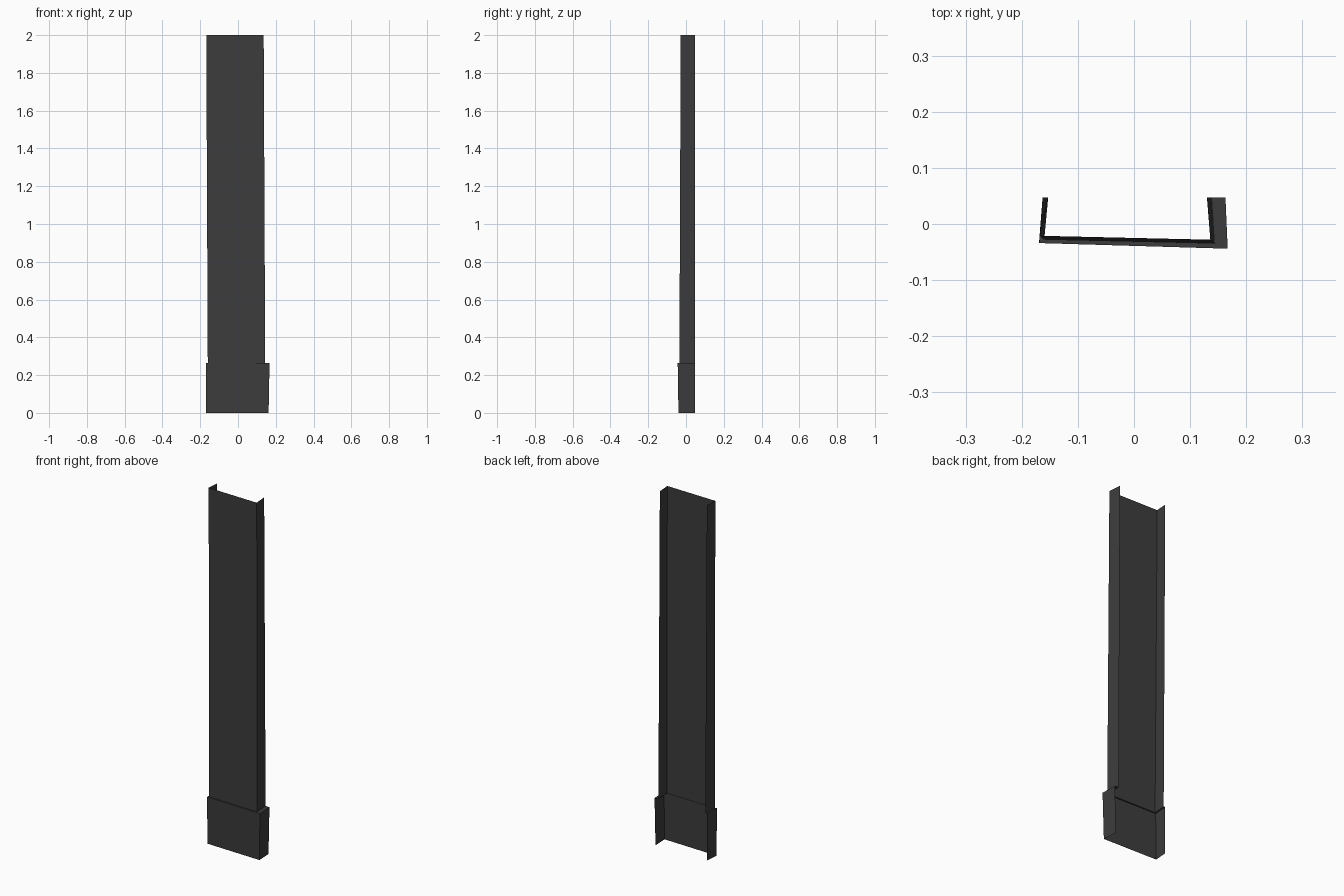
import bpy

cube = bpy.data.objects.get("Cube")
if cube:
    bpy.data.objects.remove(cube, do_unlink=True)

BACK = 0.047  # both flanges end on this plane

# Single flat colour
dark = bpy.data.materials.new("charcoal")
dark.use_nodes = True
colour = (0.045, 0.045, 0.045, 1)
dark.diffuse_color = colour
bsdf = dark.node_tree.nodes["Principled BSDF"]
bsdf.inputs["Base Color"].default_value = colour
bsdf.inputs["Roughness"].default_value = 0.9


def section(z, right_back, right_front, left_front, left_back):
    """Open U-shaped section, running from the right flange to the left one."""
    return [(right_back, BACK, z), (*right_front, z), (*left_front, z), (left_back, BACK, z)]


def sheet(name, sections):
    """Join consecutive U sections, listed from low to high, into a thin open sheet."""
    verts = [p for s in sections for p in s]
    faces = []
    for row in range(len(sections) - 1):
        for i in range(3):
            a = row * 4 + i
            faces.append((a, a + 1, a + 5, a + 4))
    mesh = bpy.data.meshes.new(name)
    mesh.from_pydata(verts, [], faces)
    mesh.materials.append(dark)
    obj = bpy.data.objects.new(name, mesh)
    bpy.context.collection.objects.link(obj)
    return obj


shaft_top = section(2.0, -0.163, (-0.168, -0.021), (0.136, -0.028), 0.130)
shaft_foot = section(0.265, -0.153, (-0.160, -0.028), (0.144, -0.035), 0.139)
base_top = section(0.265, -0.163, (-0.169, -0.034), (0.167, -0.044), 0.163)
base_foot = section(0.0, -0.163, (-0.169, -0.030), (0.162, -0.040), 0.157)

# Long channel, open at the back and at the ends
sheet("shaft_channel", [shaft_foot, shaft_top])
# Wider plinth with a narrow ledge running in to the shaft
sheet("base_plinth", [base_foot, base_top, shaft_foot])
